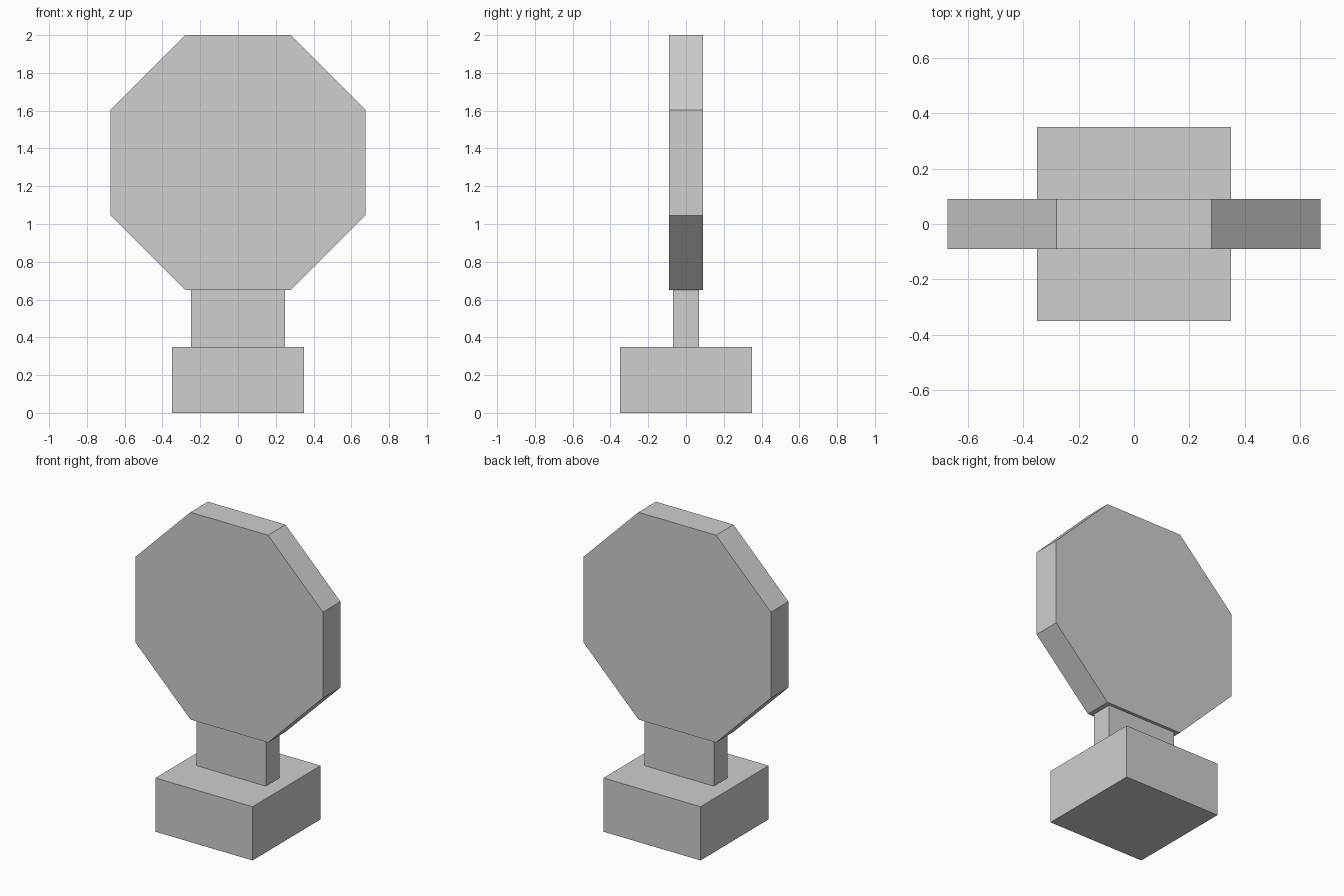
import bpy
import math
from mathutils import Matrix

cube = bpy.data.objects.get("Cube")
if cube:
    bpy.data.objects.remove(cube, do_unlink=True)

grey = bpy.data.materials.new("light grey")
grey.use_nodes = True
colour = (0.62, 0.62, 0.62, 1)
grey.diffuse_color = colour
grey.node_tree.nodes["Principled BSDF"].inputs["Base Color"].default_value = colour


def finish(name):
    obj = bpy.context.object
    obj.name = name
    obj.data.materials.append(grey)
    return obj


def box(name, width, depth, bottom, top):
    bpy.ops.mesh.primitive_cube_add(size=1)
    obj = finish(name)
    obj.data.transform(Matrix.Diagonal((width, depth, top - bottom, 1)))
    obj.location.z = (bottom + top) / 2
    return obj


# Square base and flat neck
box("base", 0.70, 0.70, 0, 0.35)
box("neck", 0.50, 0.14, 0.35, 0.65)

# Upright octagonal panel, resting on one flat side
across_flats = 1.35
bpy.ops.mesh.primitive_cylinder_add(
    vertices=8, radius=across_flats / 2 / math.cos(math.pi / 8), depth=0.18)
panel = finish("octagonal_panel")
panel.data.transform(Matrix.Rotation(math.pi / 2, 4, "X")
                     @ Matrix.Rotation(math.pi / 8, 4, "Z"))
panel.location.z = 0.65 + across_flats / 2
